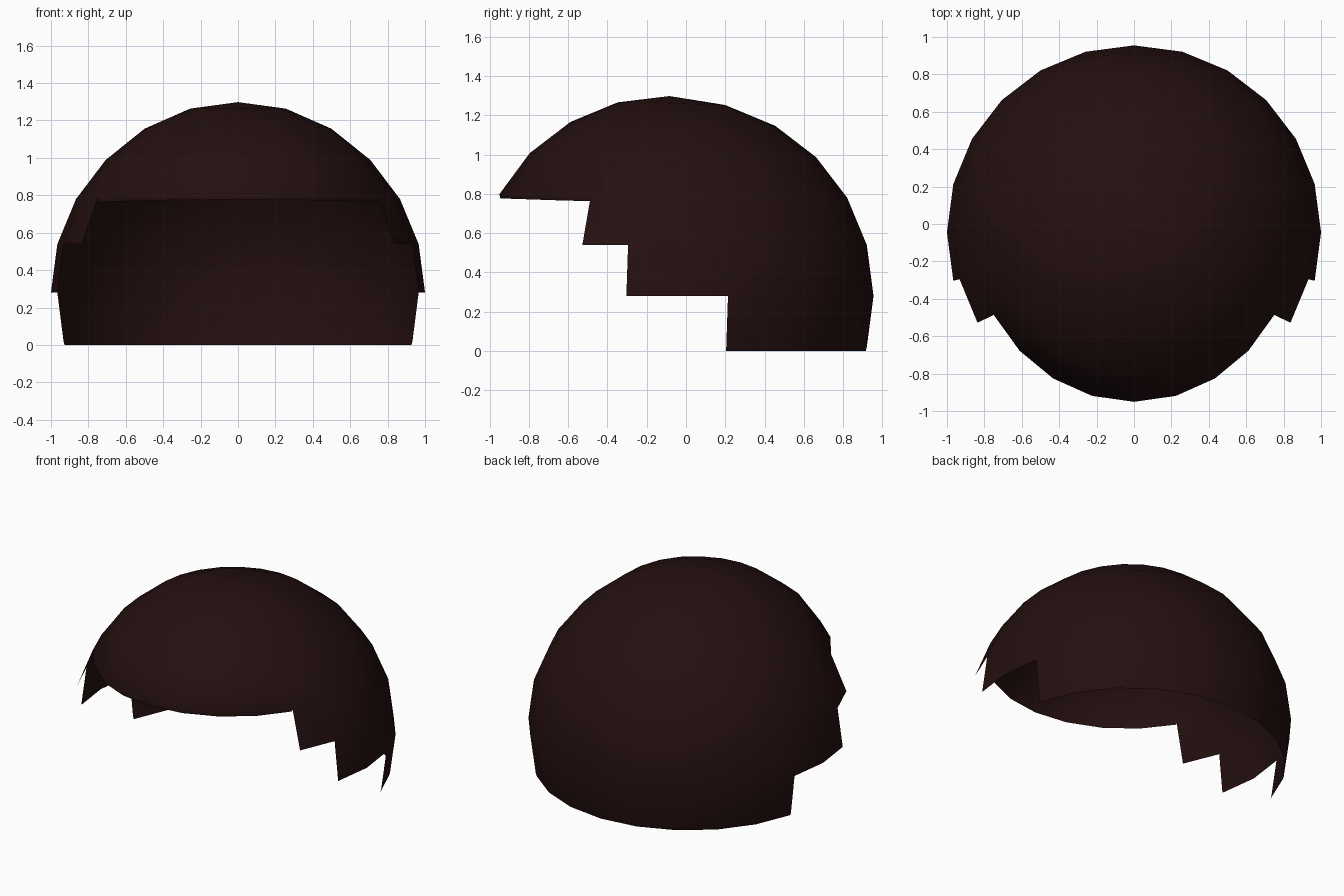
import bpy, bmesh, math
from mathutils import Vector

if "Cube" in bpy.data.objects:
    bpy.data.objects.remove(bpy.data.objects["Cube"])

CENTER = Vector((0, -0.045, 0.28))
LIP = 0.0212

bm = bmesh.new()
bmesh.ops.create_uvsphere(bm, u_segments=24, v_segments=12, radius=1)


# Stepped opening for the face: hair starts further back on each lower row
def is_open(face):
    c = face.calc_center_median()
    lat = math.degrees(math.asin(c.z / c.length))
    lon = math.degrees(math.atan2(abs(c.x), -c.y))  # 0 = front
    if lat < -15:
        return True
    if lat < 0:
        return lon < 105
    if lat < 15:
        return lon < 75
    if lat < 30:
        return lon < 60
    return False


bmesh.ops.delete(bm, geom=[f for f in bm.faces if is_open(f)], context='FACES')

# Rims that get a short turned-down lip: front fringe and nape
rims = [e for e in bm.edges if e.is_boundary and
        any(all(abs(v.co.z - h) < 0.01 for v in e.verts)
            for h in (0.5, -math.sin(math.radians(15))))]

# Soft forward swell of the fringe
peak = Vector((0, -0.5, 0.866))
for v in bm.verts:
    t = min(1, max(0, (1 - (v.co - peak).length) / 0.6))
    v.co += Vector((0, -0.044, 0.02)) * (t * t * (3 - 2 * t))

# Lips
ext = bmesh.ops.extrude_edge_only(bm, edges=rims)
for v in ext['geom']:
    if isinstance(v, bmesh.types.BMVert):
        v.co = Vector((v.co.x * 0.994, v.co.y * 0.994, v.co.z - LIP))

bmesh.ops.translate(bm, verts=bm.verts, vec=CENTER)
bmesh.ops.recalc_face_normals(bm, faces=bm.faces)
top = max(bm.faces, key=lambda f: f.calc_center_median().z)
if top.normal.z < 0:
    bmesh.ops.reverse_faces(bm, faces=bm.faces)

mesh = bpy.data.meshes.new("hair_cap")
bm.to_mesh(mesh)
bm.free()
mesh.shade_smooth()
hair = bpy.data.objects.new("hair_cap", mesh)
bpy.context.collection.objects.link(hair)

# Dark brown hair colour
mat = bpy.data.materials.new("dark_brown")
mat.diffuse_color = (0.018, 0.005, 0.005, 1)
mat.use_nodes = True
mat.node_tree.nodes["Principled BSDF"].inputs["Base Color"].default_value = mat.diffuse_color
mesh.materials.append(mat)
